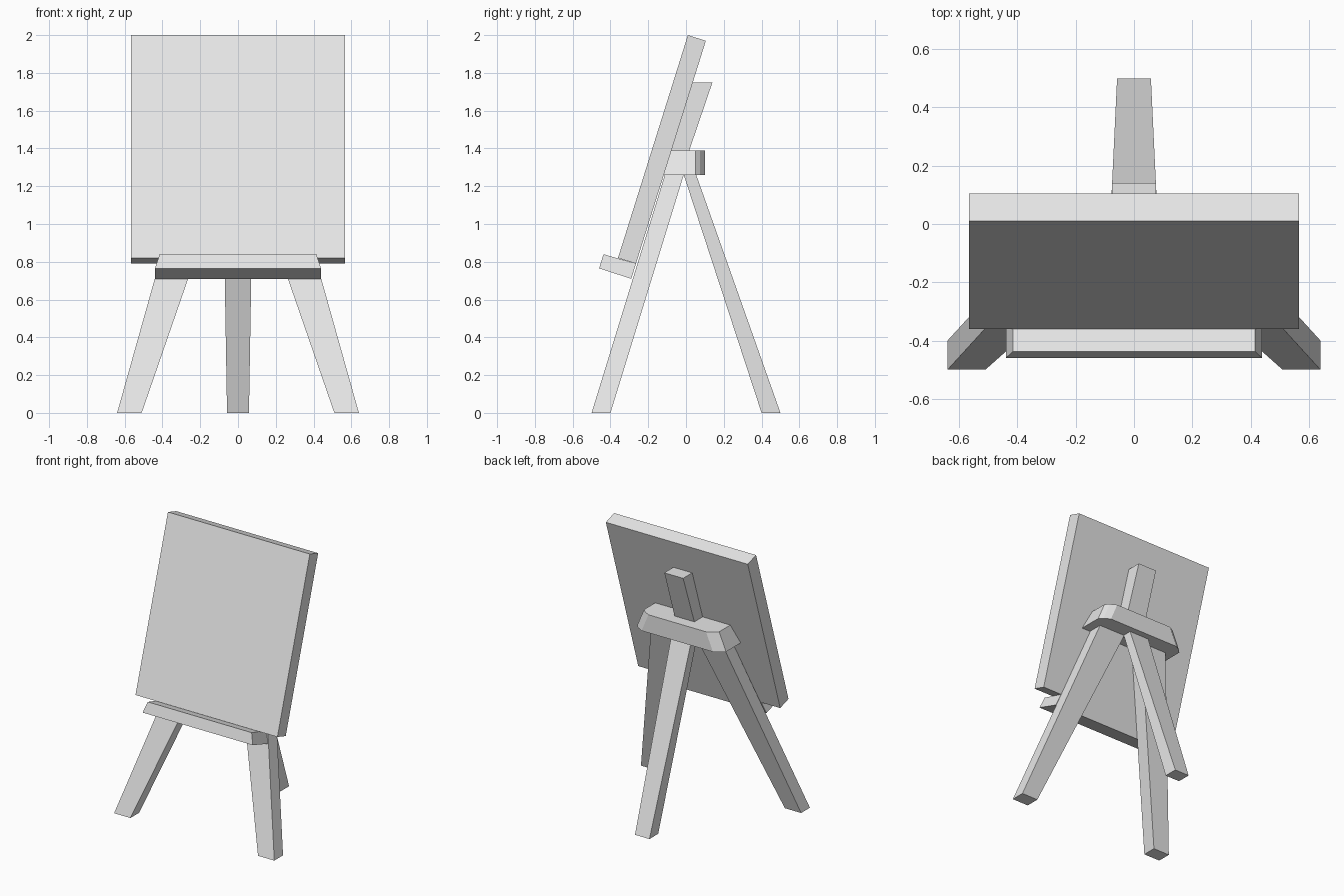
import bpy
import bmesh

default_cube = bpy.data.objects.get("Cube")
if default_cube:
    bpy.data.objects.remove(default_cube, do_unlink=True)

# Single plain grey
grey = bpy.data.materials.new("light_grey")
grey.use_nodes = True
COLOUR = (0.8, 0.8, 0.8, 1)
grey.diffuse_color = COLOUR
grey.node_tree.nodes["Principled BSDF"].inputs["Base Color"].default_value = COLOUR


def loft(name, ring_a, ring_b):
    """Solid between two matching rings of points."""
    bm = bmesh.new()
    a = [bm.verts.new(p) for p in ring_a]
    b = [bm.verts.new(p) for p in ring_b]
    bm.faces.new(a)
    bm.faces.new(b[::-1])
    for i in range(len(a)):
        j = (i + 1) % len(a)
        bm.faces.new((a[i], b[i], b[j], a[j]))
    bmesh.ops.recalc_face_normals(bm, faces=bm.faces)
    mesh = bpy.data.meshes.new(name)
    bm.to_mesh(mesh)
    bm.free()
    mesh.materials.append(grey)
    obj = bpy.data.objects.new(name, mesh)
    bpy.context.collection.objects.link(obj)
    return obj


def rect(x0, x1, y0, y1, z):
    return [(x0, y0, z), (x1, y0, z), (x1, y1, z), (x0, y1, z)]


def across(name, profile):
    """Symmetric solid from (half width, y, z) side-profile points."""
    return loft(name, [(-w, y, z) for w, y, z in profile], profile)


# Leaning board
W = 0.567
across("board", [(W, -0.36, 0.82), (W, 0.01, 2.0), (W, 0.105, 1.97), (W, -0.265, 0.79)])

# Ledge with slanted ends
across("ledge", [(0.44, -0.46, 0.765), (0.415, -0.437, 0.84),
                 (0.415, -0.265, 0.79), (0.44, -0.29, 0.71)])

# Splayed front legs, widening upwards
for side, label in ((1, "left"), (-1, "right")):
    loft("front_leg_" + label,
         rect(side * 0.51, side * 0.64, -0.5, -0.4, 0),
         rect(side * 0.06, side * 0.275, -0.1, 0.0, 1.3))

# Rear leg
loft("rear_leg", rect(-0.058, 0.058, 0.4, 0.5, 0), rect(-0.08, 0.08, -0.025, 0.04, 1.3))

# Short post behind the board
loft("post", rect(-0.08, 0.08, -0.12, -0.02, 1.28), rect(-0.075, 0.075, 0.035, 0.14, 1.75))


# Crossbar with clipped rear corners, flaring downwards
def bar_ring(w, z):
    half = [(w, -0.12), (w, 0.05), (w - 0.025, 0.075), (w - 0.07, 0.1)]
    return [(x, y, z) for x, y in half] + [(-x, y, z) for x, y in reversed(half)]


loft("crossbar", bar_ring(0.355, 1.26), bar_ring(0.3, 1.39))
